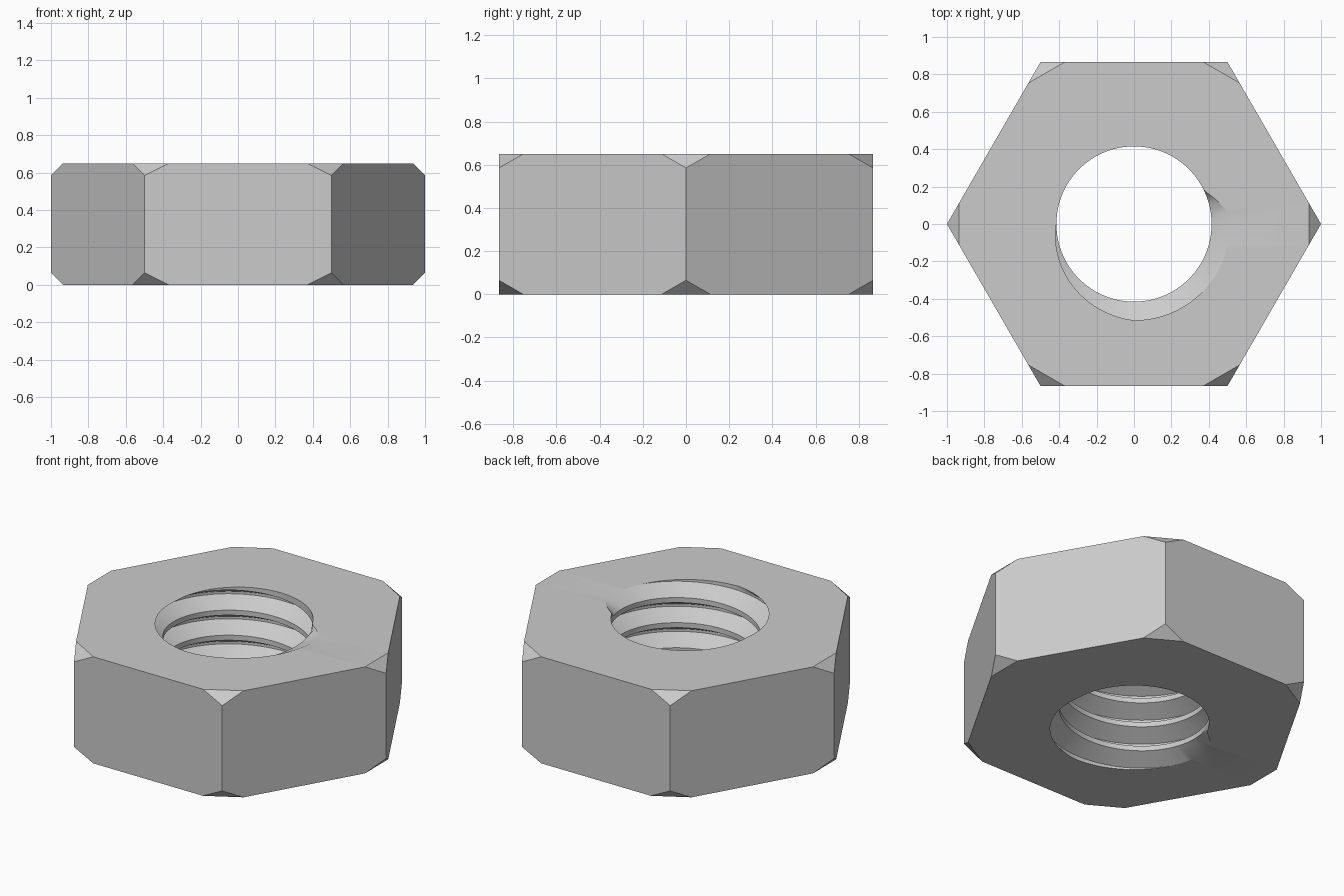
import bpy
import bmesh
from math import radians, cos, sin
from mathutils import Vector

cube = bpy.data.objects.get("Cube")
if cube:
    bpy.data.objects.remove(cube, do_unlink=True)

HEIGHT = 0.65
CUT = 0.065            # depth of the corner chamfers
PITCH = HEIGHT / 4.25  # thread pitch
CREST, ROOT = 0.415, 0.515
STEPS = 96


def polar(radius, degrees, z):
    a = radians(degrees)
    return Vector((radius * cos(a), radius * sin(a), z))


def mouth_radius(d):
    """Radius of the hole at a face, where the groove runs out."""
    d %= 360
    if d < 20:
        blend = d / 20
    elif d < 115:
        blend = 1
    else:
        blend = max(0, (205 - d) / 90)
    return CREST + (ROOT - CREST) * blend


def thread_column(degrees):
    """Thread profile at one angle, ending at both faces of the nut."""
    points = []
    for turn in range(-7, 3):
        for u, radius in ((-0.4, CREST), (-0.05, ROOT), (0.05, ROOT), (0.4, CREST)):
            z = HEIGHT + PITCH * (turn + u + (degrees + 45) / 360)
            if z >= HEIGHT - 1e-4:
                z, radius = HEIGHT, mouth_radius(25 - degrees)
            elif z <= 1e-4:
                z, radius = 0, mouth_radius(degrees - 155)
            points.append(polar(radius, degrees, z))
    return points


bm = bmesh.new()

# Hexagonal outside with chamfered corners
corners = []
for k in range(6):
    here, before, after = (polar(1, 60 * (k + j), 0) for j in (0, -1, 1))
    side_a = here.lerp(before, 2 * CUT)
    side_b = here.lerp(after, 2 * CUT)
    levels = []
    for rim, z in ((0, CUT), (HEIGHT, HEIGHT - CUT)):
        levels.append([bm.verts.new((p.x, p.y, zz))
                       for p, zz in ((side_a, rim), (here, z), (side_b, rim))])
        bm.faces.new(levels[-1])
    corners.append(levels)
for k in range(6):
    (low, high), (low2, high2) = corners[k], corners[(k + 1) % 6]
    bm.faces.new((low[2], low2[0], low2[1], high2[1],
                  high2[0], high[2], high[1], low[1]))

# Helical thread wall
columns = [[bm.verts.new(p) for p in thread_column(360 * i / STEPS)]
           for i in range(STEPS + 1)]
for a, b in zip(columns, columns[1:]):
    for j in range(len(a) - 1):
        bm.faces.new((a[j], a[j + 1], b[j + 1], b[j]))
bmesh.ops.remove_doubles(bm, verts=bm.verts[:], dist=1e-4)
bmesh.ops.dissolve_degenerate(bm, edges=bm.edges[:], dist=1e-5)

# Flat top and bottom between the outer rim and the hole
for level in (0, HEIGHT):
    rims = [e for e in bm.edges if e.is_boundary
            and all(abs(v.co.z - level) < 1e-4 for v in e.verts)]
    bmesh.ops.triangle_fill(bm, edges=rims, use_beauty=True,
                            normal=(0, 0, 1 if level else -1))
bmesh.ops.recalc_face_normals(bm, faces=bm.faces[:])

mesh = bpy.data.meshes.new("hex_nut")
bm.to_mesh(mesh)
bm.free()
nut = bpy.data.objects.new("hex_nut", mesh)
bpy.context.collection.objects.link(nut)

# Plain grey metal
grey = bpy.data.materials.new("light_grey")
grey.use_nodes = True
color = (0.6, 0.6, 0.6, 1)
grey.diffuse_color = color
grey.node_tree.nodes["Principled BSDF"].inputs["Base Color"].default_value = color
mesh.materials.append(grey)

bpy.ops.object.select_all(action="DESELECT")
nut.select_set(True)
bpy.context.view_layer.objects.active = nut
bpy.ops.object.shade_smooth_by_angle(angle=radians(25))
